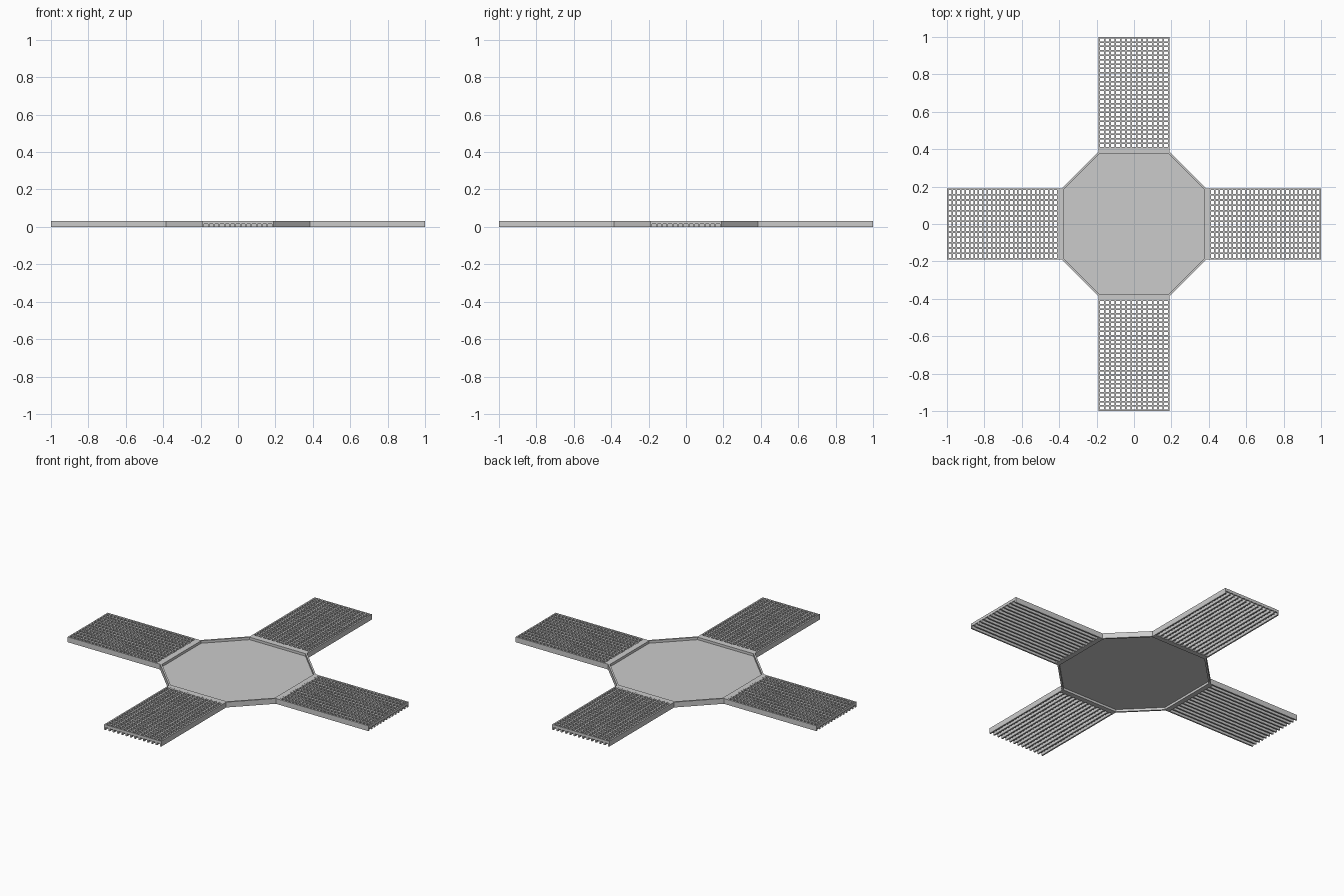
import bpy
import bmesh
from math import pi
from mathutils import Matrix, Vector

cube = bpy.data.objects.get("Cube")
if cube:
    bpy.data.objects.remove(cube, do_unlink=True)

TOP = 0.032          # overall height
HALF = 0.19          # half width of each walkway
HUB = 0.385          # hub flat-side distance from the centre
GRATE_IN = 0.405     # where the grating starts
BARS, RUNGS = 14, 26
BAR_W, RUNG_W = 0.009, 0.008


def add_object(name, bm):
    bmesh.ops.recalc_face_normals(bm, faces=bm.faces)
    mesh = bpy.data.meshes.new(name)
    bm.to_mesh(mesh)
    bm.free()
    obj = bpy.data.objects.new(name, mesh)
    bpy.context.collection.objects.link(obj)
    return obj


def box(name, low, high):
    low, high = Vector(low), Vector(high)
    bm = bmesh.new()
    place = Matrix.Translation((low + high) / 2) @ Matrix.Diagonal((*(high - low), 1))
    bmesh.ops.create_cube(bm, size=1, matrix=place)
    return add_object(name, bm)


def repeat(obj, count, offset):
    mod = obj.modifiers.new("Array", "ARRAY")
    mod.count = count
    mod.use_relative_offset = False
    mod.use_constant_offset = True
    mod.constant_offset_displace = offset


def octagon(scale):
    corners = [(HUB, -HALF), (HUB, HALF)]
    points = []
    for turn in range(4):
        spin = Matrix.Rotation(turn * pi / 2, 3, "Z")
        points += [spin @ Vector((x * scale, y * scale, 0)) for x, y in corners]
    return points


# Thin hub floor, set at half height
bm = bmesh.new()
floor = bm.faces.new([bm.verts.new(p + Vector((0, 0, 0.014))) for p in octagon(0.98)])
lifted = bmesh.ops.extrude_face_region(bm, geom=[floor], use_keep_orig=True)
bmesh.ops.translate(bm, vec=(0, 0, 0.003),
                    verts=[v for v in lifted["geom"] if isinstance(v, bmesh.types.BMVert)])
add_object("hub_floor", bm)

# Upright rim around the hub
bm = bmesh.new()
loops = [[bm.verts.new(p + Vector((0, 0, z))) for p in octagon(s)]
         for s, z in ((1, 0), (1, TOP), (0.975, TOP), (0.975, 0))]
for k in range(4):
    a, b = loops[k], loops[(k + 1) % 4]
    for i in range(8):
        j = (i + 1) % 8
        bm.faces.new((a[i], a[j], b[j], b[i]))
add_object("hub_rim", bm)

# One walkway: header, deep long bars and shallow cross bars
header = box("walkway_header", (HUB, -HALF, 0), (GRATE_IN, HALF, TOP))

long_bars = box("walkway_long_bars", (HUB, -HALF, 0), (1, BAR_W - HALF, TOP))
repeat(long_bars, BARS, (0, (2 * HALF - BAR_W) / (BARS - 1), 0))

cross_bars = box("walkway_cross_bars", (GRATE_IN, -HALF, 0.015),
                 (GRATE_IN + RUNG_W, HALF, TOP - 0.0005))
repeat(cross_bars, RUNGS, ((1 - GRATE_IN - RUNG_W) / (RUNGS - 1), 0, 0))

# The other three walkways
for part in (header, long_bars, cross_bars):
    for turn in range(1, 4):
        copy = part.copy()
        copy.name = f"{part.name}_{turn + 1}"
        copy.rotation_euler.z = turn * pi / 2
        bpy.context.collection.objects.link(copy)
